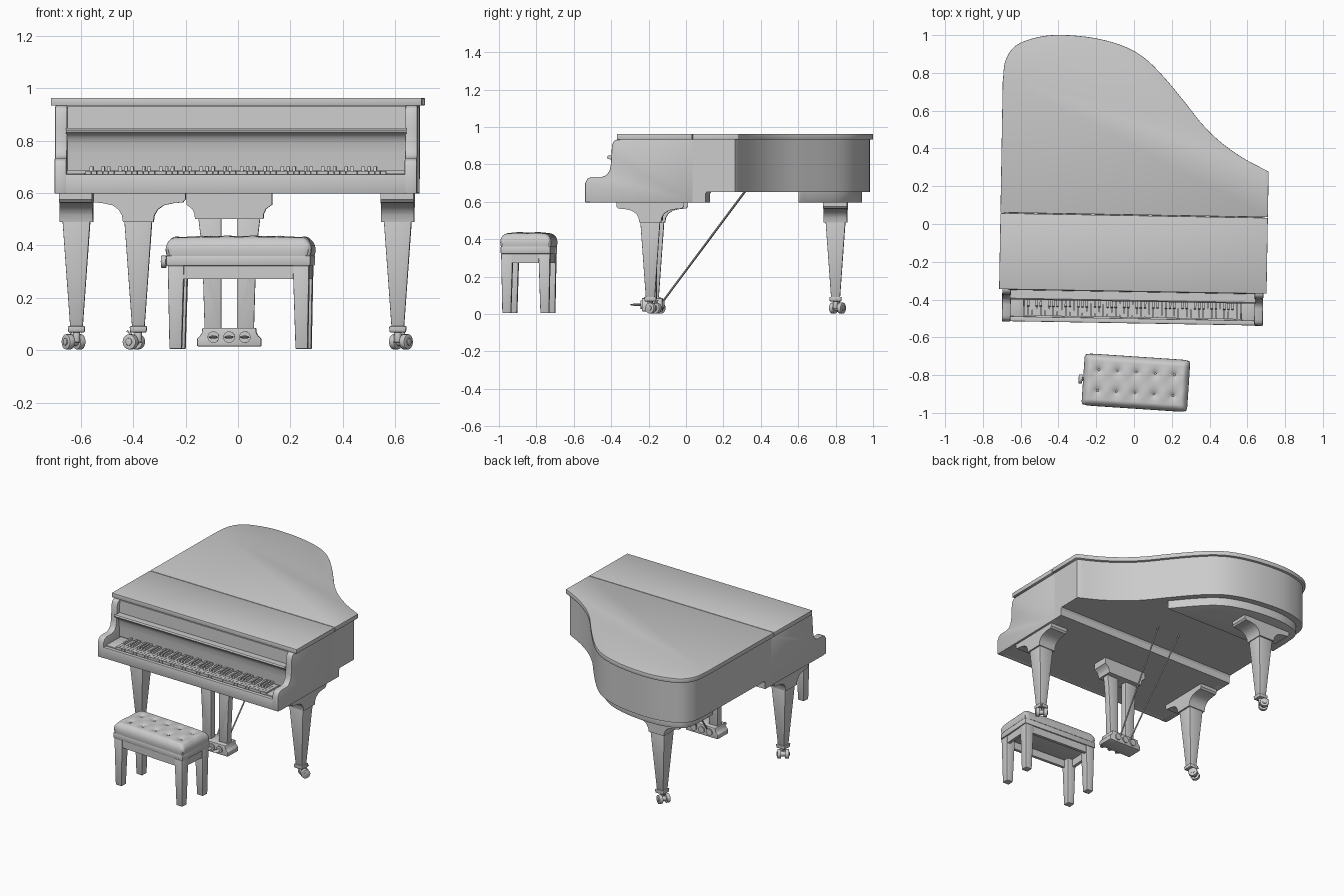
import bpy, bmesh, math
from mathutils import Matrix, Vector

if "Cube" in bpy.data.objects:
    bpy.data.objects.remove(bpy.data.objects["Cube"])

PIANO = Matrix.Rotation(math.radians(-1), 4, 'Z')
BENCH = Matrix.Translation((0.01, -0.84, 0)) @ Matrix.Rotation(math.radians(-3.8), 4, 'Z')


def finish(name, bm, M=PIANO, bevel=0.0, seg=2):
    bmesh.ops.recalc_face_normals(bm, faces=bm.faces[:])
    if bevel:
        es = [e for e in bm.edges if len(e.link_faces) == 2 and e.calc_face_angle() > 0.6]
        bmesh.ops.bevel(bm, geom=es, offset=bevel, segments=seg, affect='EDGES',
                        profile=0.5, clamp_overlap=True)
    me = bpy.data.meshes.new(name)
    bm.to_mesh(me)
    bm.free()
    me.shade_smooth()
    me.set_sharp_from_angle(angle=math.radians(32))
    ob = bpy.data.objects.new(name, me)
    ob.matrix_world = M
    bpy.context.collection.objects.link(ob)
    return ob


def prism(bm, pts, axis, a, b):
    put = {'x': lambda u, v, w: (w, u, v), 'y': lambda u, v, w: (u, w, v),
           'z': lambda u, v, w: (u, v, w)}[axis]
    lo = [bm.verts.new(put(u, v, a)) for u, v in pts]
    hi = [bm.verts.new(put(u, v, b)) for u, v in pts]
    bm.faces.new(lo[::-1])
    bm.faces.new(hi)
    n = len(pts)
    for i in range(n):
        j = (i + 1) % n
        bm.faces.new((lo[i], lo[j], hi[j], hi[i]))


def box(bm, x0, x1, y0, y1, z0, z1):
    prism(bm, [(x0, y0), (x1, y0), (x1, y1), (x0, y1)], 'z', z0, z1)


def taper(bm, x, y, z0, h0, z1, h1, dx=0, dy=0):
    """Square post; dx, dy shift the bottom end."""
    q = [(-1, -1), (1, -1), (1, 1), (-1, 1)]
    lo = [bm.verts.new((x + dx + a * h0, y + dy + b * h0, z0)) for a, b in q]
    hi = [bm.verts.new((x + a * h1, y + b * h1, z1)) for a, b in q]
    bm.faces.new(lo[::-1])
    bm.faces.new(hi)
    for i in range(4):
        j = (i + 1) % 4
        bm.faces.new((lo[i], lo[j], hi[j], hi[i]))


def rod(bm, p, q, r, n=20, r2=None):
    p, q = Vector(p), Vector(q)
    d = q - p
    M = Matrix.Translation((p + q) / 2) @ d.to_track_quat('Z', 'Y').to_matrix().to_4x4()
    bmesh.ops.create_cone(bm, cap_ends=True, segments=n, radius1=r,
                          radius2=r if r2 is None else r2, depth=d.length, matrix=M)


def ball(bm, c, s):
    bmesh.ops.create_uvsphere(bm, u_segments=16, v_segments=10, radius=1,
                              matrix=Matrix.Translation(c) @ Matrix.Diagonal((*s, 1)))


def mirrored(half, c=0):
    return [(c + u, v) for u, v in half] + [(c - u, v) for u, v in half[::-1]]


def spline(p, n=6):
    p = [Vector(a) for a in p]
    p = [2 * p[0] - p[1]] + p + [2 * p[-1] - p[-2]]
    out = []
    for i in range(1, len(p) - 2):
        a, b, c, d = p[i - 1:i + 3]
        for k in range(n):
            t = k / n
            out.append(0.5 * (2 * b + (c - a) * t + (2 * a - 5 * b + 4 * c - d) * t * t
                              + (3 * b - a - 3 * c + d) * t ** 3))
    return out + [p[-2]]


# curved tail outline, from the left side round to the right corner
TAIL = spline([(-0.708, 0.74), (-0.695, 0.855), (-0.637, 0.937), (-0.517, 0.982), (-0.387, 0.994),
               (-0.217, 0.979), (-0.067, 0.939), (0.045, 0.876), (0.15, 0.775), (0.259, 0.648),
               (0.351, 0.536), (0.452, 0.441), (0.574, 0.358), (0.708, 0.29)])


def inset(d):
    out = []
    for i, p in enumerate(TAIL):
        t = (TAIL[min(i + 1, len(TAIL) - 1)] - TAIL[max(i - 1, 0)]).normalized()
        out.append((max(-0.708 + d, min(0.708 - d, p.x + t.y * d)), p.y - t.x * d))
    return out


# lid in two leaves
bm = bmesh.new()
prism(bm, [(-0.708, 0.048)] + [tuple(p) for p in TAIL] + [(0.708, 0.048)], 'z', 0.933, 0.963)
finish("lid_main", bm, bevel=0.003)
bm = bmesh.new()
box(bm, -0.708, 0.708, -0.357, 0.045, 0.933, 0.963)
finish("lid_front_leaf", bm, bevel=0.003)

# case with curved rim
bm = bmesh.new()
prism(bm, [(-0.69, -0.34)] + inset(0.018) + [(0.69, -0.34)], 'z', 0.653, 0.934)
finish("case", bm)

# side arms
ARM = [(0.05, 0.933), (-0.358, 0.933), (-0.374, 0.925), (-0.384, 0.902), (-0.387, 0.85),
       (-0.39, 0.80), (-0.397, 0.765), (-0.414, 0.742), (-0.438, 0.733), (-0.495, 0.733),
       (-0.516, 0.723), (-0.527, 0.7), (-0.528, 0.597), (0.05, 0.597)]
for side, x0, x1 in (("left", -0.691, -0.645), ("right", 0.645, 0.691)):
    bm = bmesh.new()
    prism(bm, ARM, 'x', x0, x1)
    finish(side + "_arm", bm, bevel=0.005)

# key bed, key slip, key blocks
bm = bmesh.new()
prism(bm, [(-0.5, 0.597), (0.115, 0.597), (0.115, 0.64), (0.125, 0.655), (-0.5, 0.655)],
      'x', -0.69, 0.69)
finish("key_bed", bm)
bm = bmesh.new()
box(bm, -0.65, 0.65, -0.526, -0.5, 0.597, 0.672)
finish("key_slip", bm, bevel=0.004)
bm = bmesh.new()
box(bm, -0.65, -0.576, -0.5, -0.34, 0.65, 0.677)
box(bm, 0.576, 0.65, -0.5, -0.34, 0.65, 0.677)
finish("key_blocks", bm, bevel=0.002)

# fallboard with lip
bm = bmesh.new()
prism(bm, [(-0.335, 0.93), (-0.357, 0.93), (-0.36, 0.847), (-0.404, 0.847), (-0.411, 0.84),
           (-0.407, 0.83), (-0.39, 0.826), (-0.375, 0.812), (-0.367, 0.79), (-0.363, 0.75),
           (-0.36, 0.685), (-0.335, 0.685)], 'x', -0.65, 0.65)
finish("fallboard", bm)

# 52 white keys and 36 black keys
W = 1.148 / 52
bm = bmesh.new()
for i in range(52):
    x = -0.574 + i * W
    box(bm, x + 0.0008, x + W - 0.0008, -0.495, -0.34, 0.65, 0.684)
finish("white_keys", bm)
bm = bmesh.new()
for i in range(51):
    if i % 7 in (0, 2, 3, 5, 6):
        x = -0.574 + (i + 1) * W
        prism(bm, [(-0.34, 0.68), (-0.447, 0.68), (-0.441, 0.7), (-0.34, 0.7)],
              'x', x - 0.006, x + 0.006)
finish("black_keys", bm)

# block under the tail
bm = bmesh.new()
pts = [p for p in inset(0.06) if p[1] > 0.605]
prism(bm, [(pts[0][0], 0.605)] + pts + [(pts[-1][0], 0.605)], 'z', 0.597, 0.655)
finish("tail_block", bm, bevel=0.004)

# legs with flared heads and twin-wheel casters
HEAD = [(0.058, 0.49), (0.062, 0.515), (0.075, 0.537), (0.098, 0.553), (0.135, 0.561),
        (0.17, 0.564), (0.18, 0.575), (0.18, 0.599)]
for name, x, y, axis, ang in (("front_left_leg", -0.613, -0.18, 'x', 35),
                              ("front_right_leg", 0.613, -0.18, 'x', -35),
                              ("back_leg", -0.394, 0.793, 'y', 60)):
    bm = bmesh.new()
    if axis == 'x':
        prism(bm, mirrored(HEAD, y), 'x', x - 0.063, x + 0.063)
    else:
        prism(bm, mirrored(HEAD, x), 'y', y - 0.063, y + 0.063)
    finish(name + "_head", bm)
    bm = bmesh.new()
    taper(bm, x, y, 0.09, 0.024, 0.5, 0.053)
    finish(name, bm, bevel=0.002)
    bm = bmesh.new()
    taper(bm, x, y, 0.068, 0.031, 0.092, 0.033)
    finish(name + "_cap", bm, bevel=0.004)
    bm = bmesh.new()
    a = math.radians(ang)
    ax = Vector((math.cos(a), math.sin(a), 0))
    c = Vector((x, y, 0.032)) + Vector((-ax.y, ax.x, 0)) * 0.02
    for s in (-1, 1):
        rod(bm, c + ax * s * 0.013, c + ax * s * 0.036, 0.029, 24)
        rod(bm, c + ax * s * 0.036, c + ax * s * 0.041, 0.014, 16)
    rod(bm, c - ax * 0.015, c + ax * 0.015, 0.016, 16)
    rod(bm, (x, y, 0.03), (x, y, 0.07), 0.014, 16)
    rod(bm, c + Vector((0, 0, 0.02)), c + Vector((-ax.y * 0.03, ax.x * 0.03, 0.042)), 0.004, 8)
    finish(name + "_caster", bm, bevel=0.002)

# pedal lyre
LX, LY = -0.03, -0.18
bm = bmesh.new()
prism(bm, mirrored([(0.13, 0.5), (0.132, 0.52), (0.14, 0.538), (0.155, 0.55), (0.163, 0.555),
                    (0.163, 0.6)], LX), 'y', LY - 0.055, LY + 0.055)
finish("lyre_head", bm)
bm = bmesh.new()
for s in (-1, 1):
    prism(bm, [(LX + s * u, v) for u, v in [(0.03, 0.08), (0.094, 0.08), (0.099, 0.25),
               (0.108, 0.42), (0.118, 0.505), (0.03, 0.505)]], 'y', LY - 0.022, LY + 0.022)
finish("lyre_pillars", bm, bevel=0.002)
bm = bmesh.new()
prism(bm, mirrored([(0.122, 0.015), (0.122, 0.045), (0.112, 0.053), (0.104, 0.066), (0.102, 0.085)],
                   LX), 'y', LY - 0.055, LY + 0.055)
finish("lyre_base", bm, bevel=0.003)
bm = bmesh.new()
for dx in (-0.06, 0, 0.06):
    rod(bm, (LX + dx, LY - 0.062, 0.05), (LX + dx, LY + 0.062, 0.05), 0.022, 24)
    rod(bm, (LX + dx, LY - 0.1, 0.05), (LX + dx, LY - 0.05, 0.05), 0.006, 10)
    ball(bm, (LX + dx, LY - 0.088, 0.05), (0.018, 0.03, 0.006))
finish("pedals", bm)
bm = bmesh.new()
for s in (-1, 1):
    rod(bm, (LX + s * 0.04, LY + 0.05, 0.06), (LX + s * 0.085, 0.315, 0.656), 0.005, 10)
finish("lyre_braces", bm)

# bench frame and legs
bm = bmesh.new()
box(bm, -0.276, 0.276, -0.134, 0.134, 0.322, 0.362)
finish("bench_seat_band", bm, BENCH, 0.006)
bm = bmesh.new()
for s in (-1, 1):
    box(bm, -0.26, 0.26, s * 0.106, s * 0.126, 0.272, 0.325)
    box(bm, s * 0.246, s * 0.266, -0.12, 0.12, 0.272, 0.325)
finish("bench_apron", bm, BENCH)
bm = bmesh.new()
for sx in (-1, 1):
    for sy in (-1, 1):
        taper(bm, sx * 0.239, sy * 0.1, 0.005, 0.023, 0.323, 0.031, sx * 0.002, sy * 0.002)
finish("bench_legs", bm, BENCH, 0.003)
bm = bmesh.new()
rod(bm, (-0.27, 0, 0.338), (-0.287, 0, 0.338), 0.01, 16)
rod(bm, (-0.284, 0, 0.338), (-0.304, 0, 0.338), 0.024, 16)
finish("bench_knob", bm, BENCH, 0.003)

# tufted cushion
BUTTONS = [(0.1 * i, sy * 0.055) for i in range(-2, 3) for sy in (-1, 1)]
HX, HY, R, NX, NY = 0.28, 0.138, 0.035, 96, 56


def roundoff(d):
    return math.sqrt(max(0, 1 - (1 - min(d / R, 1)) ** 2))


bm = bmesh.new()
grid = []
for i in range(NX + 1):
    s = 2 * i / NX - 1
    row = []
    for j in range(NY + 1):
        t = 2 * j / NY - 1
        x = HX * (0.55 * s + 0.45 * math.sin(s * math.pi / 2))
        y = HY * (0.55 * t + 0.45 * math.sin(t * math.pi / 2))
        f = roundoff(HX - abs(x)) * roundoff(HY - abs(y))
        puff = 0.012 * (1 - s * s) ** 0.5 * (1 - t * t) ** 0.5
        puff -= 0.003 * math.cos(x * math.tau / 0.1) * math.cos(y * math.pi / 0.11 - math.pi / 2) ** 2
        for bx, by in BUTTONS:
            d = math.hypot(x - bx, y - by)
            puff -= 0.016 * math.exp(-d / 0.012)
        k = 0.012 * abs(s * t) ** 14
        row.append(bm.verts.new((x - math.copysign(k, s), y - math.copysign(k, t),
                                 0.382 + f * (0.042 + puff))))
    grid.append(row)
for i in range(NX):
    for j in range(NY):
        bm.faces.new((grid[i][j], grid[i + 1][j], grid[i + 1][j + 1], grid[i][j + 1]))
rim = [e for e in bm.edges if e.is_boundary]
low = [v for v in bmesh.ops.extrude_edge_only(bm, edges=rim)['geom'] if isinstance(v, bmesh.types.BMVert)]
for v in low:
    v.co = (v.co.x * 0.985, v.co.y * 0.975, 0.36)
bmesh.ops.holes_fill(bm, edges=[e for e in bm.edges if e.is_boundary], sides=0)
finish("bench_cushion", bm, BENCH)
bm = bmesh.new()
for bx, by in BUTTONS:
    ball(bm, (bx, by, 0.419), (0.007, 0.007, 0.004))
finish("bench_buttons", bm, BENCH)
